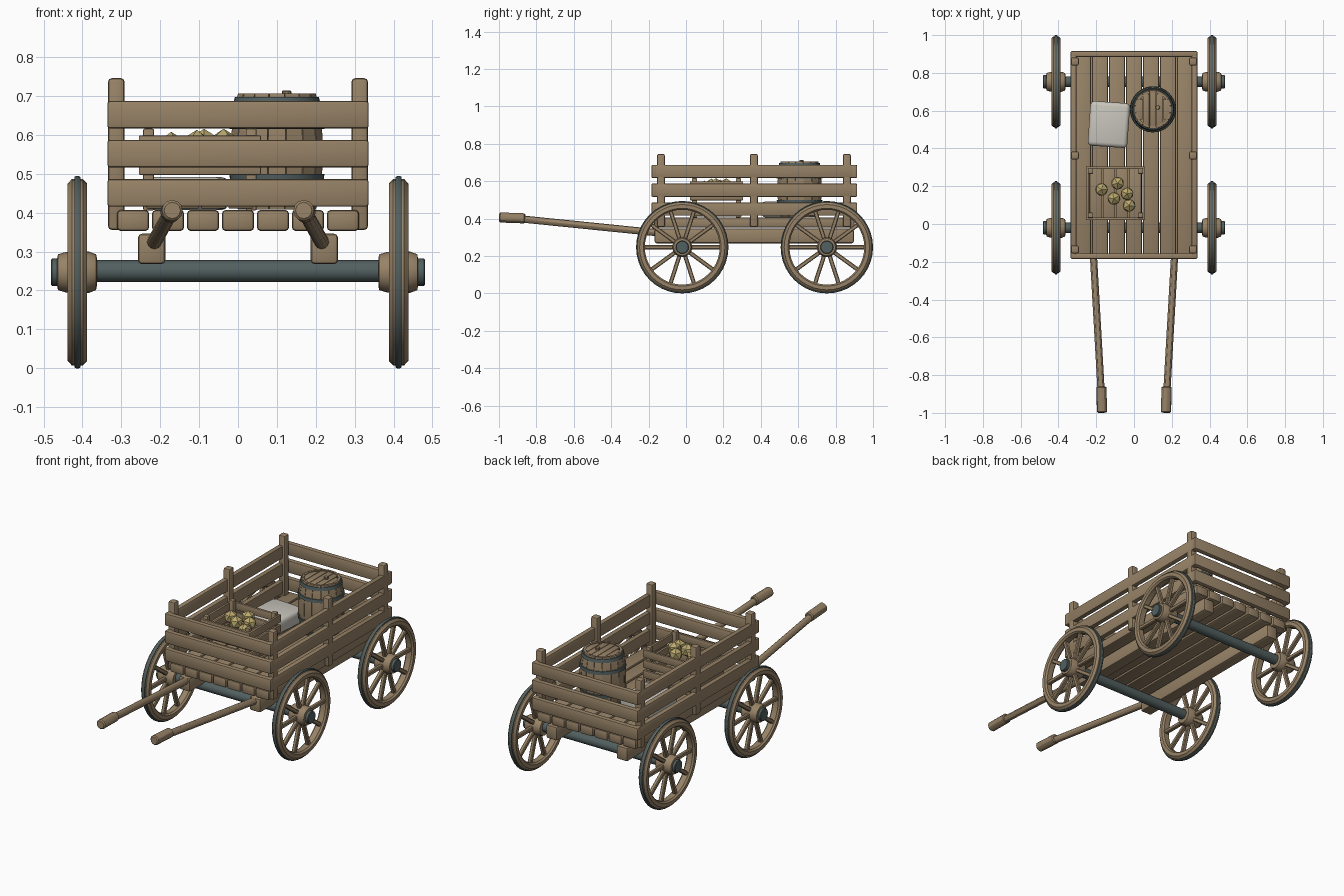
import bpy, bmesh, math
from mathutils import Matrix, Vector

if "Cube" in bpy.data.objects:
    bpy.data.objects.remove(bpy.data.objects["Cube"])


def material(name, rgb):
    m = bpy.data.materials.new(name)
    m.use_nodes = True
    m.diffuse_color = (*rgb, 1)
    m.node_tree.nodes["Principled BSDF"].inputs["Base Color"].default_value = (*rgb, 1)
    return m


wood = material("wood", (0.31, 0.225, 0.135))
iron = material("dark iron", (0.085, 0.115, 0.115))
linen = material("pale linen", (0.58, 0.56, 0.50))
yellow = material("potato yellow", (0.50, 0.40, 0.16))


def finish(bm, name, mat, matrix=None, angle=30):
    if matrix is not None:
        bm.transform(matrix)
    bmesh.ops.recalc_face_normals(bm, faces=bm.faces)
    me = bpy.data.meshes.new(name)
    bm.to_mesh(me)
    bm.free()
    me.materials.append(mat)
    me.polygons.foreach_set("use_smooth", [angle > 0] * len(me.polygons))
    if angle:
        me.set_sharp_from_angle(angle=math.radians(angle))
    ob = bpy.data.objects.new(name, me)
    bpy.context.collection.objects.link(ob)
    return ob


def box(name, center, size, mat=wood, bevel=0.008, matrix=None, segments=2):
    """Bevelled block; the optional matrix is applied after placing it."""
    bm = bmesh.new()
    bmesh.ops.create_cube(bm, size=1)
    bm.transform(Matrix.Translation(center) @ Matrix.Diagonal((*size, 1)))
    if bevel:
        bmesh.ops.bevel(bm, geom=bm.edges[:], offset=bevel, segments=segments,
                        profile=0.5, affect="EDGES")
    return finish(bm, name, mat, matrix)


def lathe(name, profile, mat, matrix, sides=24, closed=False, angle=30):
    """Turn (radius, height) points about local z; open profiles get caps."""
    bm = bmesh.new()
    rings = []
    for r, h in profile:
        rings.append([bm.verts.new((r * math.cos(2 * math.pi * i / sides),
                                    r * math.sin(2 * math.pi * i / sides), h))
                      for i in range(sides)])
    pairs = list(zip(rings, rings[1:]))
    if closed:
        pairs.append((rings[-1], rings[0]))
    else:
        bm.faces.new(rings[0])
        bm.faces.new(rings[-1])
    for a, b in pairs:
        for i in range(sides):
            j = (i + 1) % sides
            bm.faces.new((a[i], a[j], b[j], b[i]))
    return finish(bm, name, mat, matrix, angle)


def rod(name, start, end, radius, sides=12, bevel=0.006, mat=wood):
    start, end = Vector(start), Vector(end)
    d = end - start
    m = Matrix.Translation(start) @ d.to_track_quat("Z", "Y").to_matrix().to_4x4()
    n = d.length
    lathe(name, [(radius - bevel, 0), (radius, bevel), (radius, n - bevel),
                 (radius - bevel, n)], mat, m, sides)


# Cart bed: floor planks and the two beams under them
for i in range(7):
    box("floor_plank", ((i - 3) * 0.09, 0.365, 0.38), (0.083, 1.07, 0.054), bevel=0.01)
for side in (-1, 1):
    box("under_beam", (side * 0.222, 0.365, 0.307), (0.07, 1.065, 0.078), bevel=0.01)

# Rails on all four sides, with posts
for z in (0.451, 0.552, 0.652):
    for y in (-0.17, 0.9):
        box("end_rail", (0, y, z), (0.672, 0.03, 0.071), bevel=0.007)
    for side in (-1, 1):
        box("side_rail", (side * 0.32, 0.365, z), (0.03, 1.09, 0.071), bevel=0.007)
for side in (-1, 1):
    for y in (-0.134, 0.363, 0.86):
        box("rail_post", (side * 0.313, y, 0.551), (0.042, 0.042, 0.39), bevel=0.009)

# Pulling shafts with grips
for side in (-1, 1):
    rod("shaft", (side * 0.217, -0.13, 0.322), (side * 0.172, -0.92, 0.402), 0.019)
    rod("shaft_grip", (side * 0.173, -0.86, 0.401), (side * 0.169, -0.999, 0.406), 0.027)

# Axles and wheels
HUB_Z, SPOKES = 0.247, 10
to_x = Matrix.Rotation(math.pi / 2, 4, "Y")
rim = [(0.200, -0.016), (0.208, -0.025), (0.228, -0.025), (0.240, -0.014),
       (0.240, 0.014), (0.228, 0.025), (0.208, 0.025), (0.200, 0.016)]
tyre = [(0.236, -0.008), (0.245, -0.008), (0.247, -0.004),
        (0.247, 0.004), (0.245, 0.008), (0.236, 0.008)]
hub = [(0.036, -0.052), (0.046, -0.050), (0.052, -0.030), (0.053, 0.030),
       (0.046, 0.048), (0.036, 0.050)]
for y in (-0.02, 0.753):
    rod("axle", (-0.45, y, HUB_Z + 0.003), (0.45, y, HUB_Z + 0.003), 0.028, 16, mat=iron)
    for side in (-1, 1):
        place = Matrix.Translation((side * 0.413, y, HUB_Z))
        lathe("wheel_rim", rim, wood, place @ to_x, 40, closed=True)
        lathe("wheel_tyre", tyre, iron, place @ to_x, 40, closed=True)
        lathe("wheel_hub", hub, wood, place @ to_x, 20)
        rod("axle_cap", (side * 0.44, y, HUB_Z), (side * 0.481, y, HUB_Z), 0.035, 16,
            0.003, iron)
        for i in range(SPOKES):
            turn = Matrix.Rotation(2 * math.pi * i / SPOKES, 4, "X")
            box("wheel_spoke", (0, 0.125, 0), (0.022, 0.17, 0.022), bevel=0.004,
                matrix=place @ turn, segments=1)

# Barrel: bulging staves around a core, hoops, lid boards and bung
BARREL = Matrix.Translation((0.1, 0.607, 0.408))
HEIGHT, STAVES = 0.298, 16


def barrel_radius(h):
    t = 2 * h / HEIGHT - 1
    return 0.121 - 0.019 * t * t


levels = [HEIGHT * i / 8 for i in range(9)]
lathe("barrel_core", [(barrel_radius(h) - 0.006, h * 0.95) for h in levels], wood, BARREL, 32)
for s in range(STAVES):
    bm = bmesh.new()
    half = math.pi / STAVES * 0.95
    rings = []
    for h in levels:
        r = barrel_radius(h)
        rings.append([bm.verts.new((q * math.cos(a), q * math.sin(a), h))
                      for q, a in ((r - 0.014, -half), (r, -half), (r, half), (r - 0.014, half))])
    for a, b in zip(rings, rings[1:]):
        for i in range(4):
            j = (i + 1) % 4
            bm.faces.new((a[i], a[j], b[j], b[i]))
    bm.faces.new(rings[0])
    bm.faces.new(rings[-1])
    finish(bm, "barrel_stave", wood, BARREL @ Matrix.Rotation(2 * math.pi * s / STAVES, 4, "Z"))
for h in (0.018, 0.082, 0.216, 0.28):
    lo, hi = h - 0.009, h + 0.009
    hoop = [(barrel_radius(lo) - 0.005, lo), (barrel_radius(lo) + 0.004, lo),
            (barrel_radius(hi) + 0.004, hi), (barrel_radius(hi) - 0.005, hi)]
    lathe("barrel_hoop", hoop, iron, BARREL, 32, closed=True)
for i in range(5):
    x = (i - 2) * 0.036
    box("barrel_lid_board", (x, 0, HEIGHT - 0.01),
        (0.034, 2 * math.sqrt(0.09 ** 2 - x * x), 0.012), bevel=0.002, matrix=BARREL)
rod("barrel_bung", (0.125, 0.617, 0.69), (0.125, 0.617, 0.714), 0.012, 10, 0.002)

# Folded cloth sack
box("sack", (0, 0, 0), (0.21, 0.237, 0.085), linen, 0.022,
    Matrix.Translation((-0.133, 0.527, 0.449)) @ Matrix.Rotation(math.radians(-4), 4, "Z"), 3)

# Slatted crate
CX, CY, CW, CD = -0.098, 0.163, 0.30, 0.27
for sx in (-1, 1):
    for sy in (-1, 1):
        box("crate_post", (CX + sx * (CW / 2 - 0.018), CY + sy * (CD / 2 - 0.018), 0.511),
            (0.028, 0.028, 0.21), bevel=0.004)
for z in (0.461, 0.519, 0.577):
    for s in (-1, 1):
        box("crate_end_slat", (CX, CY + s * CD / 2, z), (CW + 0.014, 0.014, 0.043), bevel=0.003)
        box("crate_side_slat", (CX + s * CW / 2, CY, z), (0.014, CD, 0.043), bevel=0.003)
for i in range(4):
    box("crate_floor_slat", (CX + (i - 1.5) * 0.07, CY, 0.42), (0.064, CD, 0.018), bevel=0.003)

# Faceted potatoes in the crate
for i, (x, y, z) in enumerate([(-0.172, 0.183, 0.57), (-0.087, 0.216, 0.578),
                               (-0.106, 0.135, 0.575), (-0.037, 0.16, 0.578),
                               (-0.026, 0.098, 0.565)]):
    bm = bmesh.new()
    bmesh.ops.create_icosphere(bm, subdivisions=1, radius=0.038)
    finish(bm, "potato", yellow,
           Matrix.Translation((x, y, z)) @ Matrix.Rotation(i * 0.9, 4, "Z"), angle=0)
